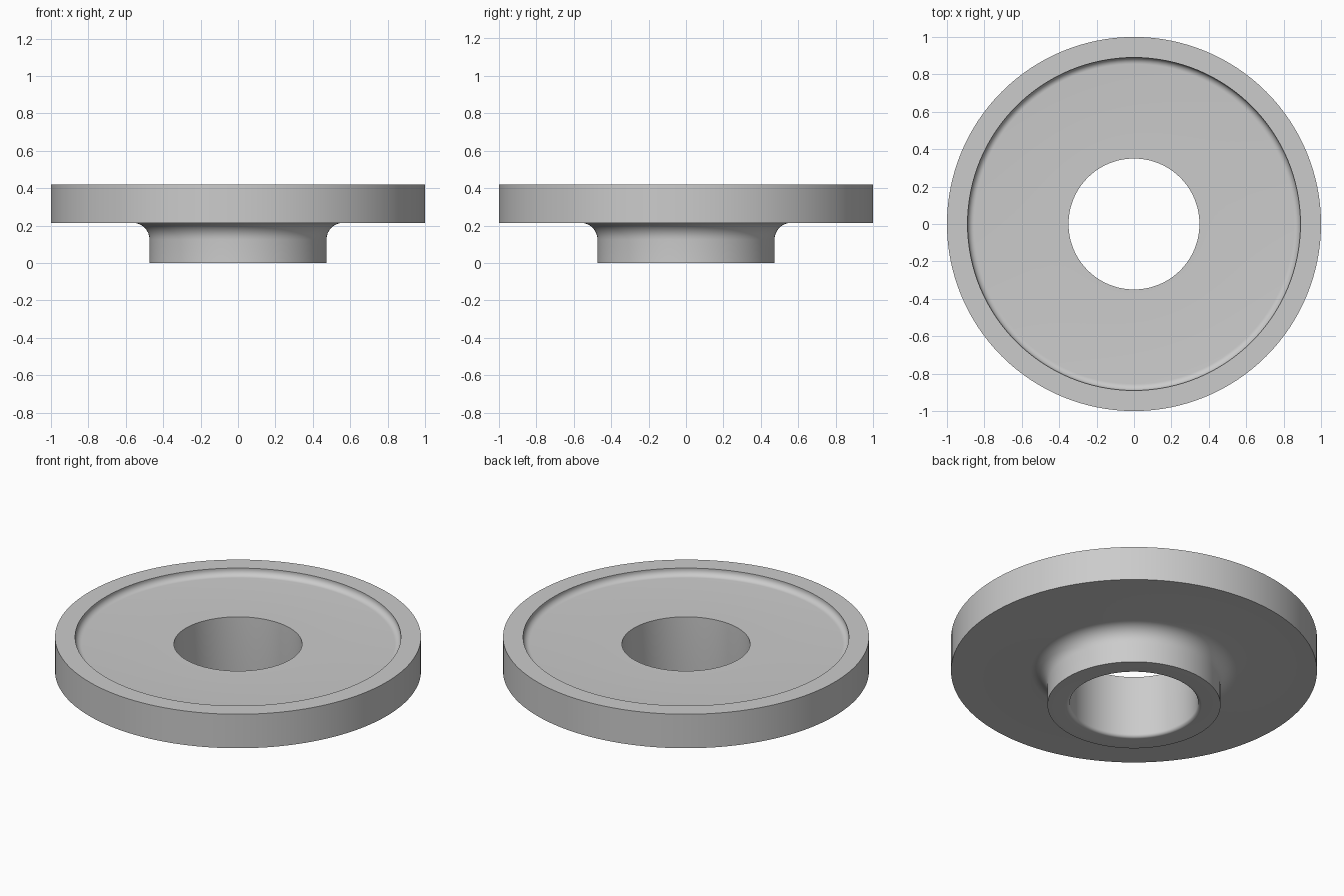
import bpy
import bmesh
from math import sin, cos, pi, radians

SEGMENTS = 128

old = bpy.data.objects.get("Cube")
if old:
    bpy.data.objects.remove(old)


def fillet(r, z, radius, start, end, steps=8):
    """Arc of (radius, height) points around the centre (r, z)."""
    angles = [radians(start + (end - start) * i / steps) for i in range(steps + 1)]
    return [(r + radius * cos(a), z + radius * sin(a)) for a in angles]


# Main dimensions
rim, recess, hub, bore = 1.0, 0.89, 0.473, 0.35
top, floor, underside = 0.42, 0.378, 0.215
hub_fillet, recess_fillet, bore_round = 0.09, 0.035, 0.02

# Closed cross-section, from the bore up and around to the hub foot
profile = [(bore, floor)]
profile += fillet(recess - recess_fillet, floor + recess_fillet, recess_fillet, -90, 0)
profile += [(recess, top), (rim, top), (rim, underside)]
profile += fillet(hub + hub_fillet, underside - hub_fillet, hub_fillet, 90, 180)
profile += [(hub, 0)]
profile += fillet(bore + bore_round, bore_round, bore_round, 270, 180)

# Revolve the cross-section
bm = bmesh.new()
rings = []
for i in range(SEGMENTS):
    a = 2 * pi * i / SEGMENTS
    rings.append([bm.verts.new((r * cos(a), r * sin(a), z)) for r, z in profile])
for i, ring in enumerate(rings):
    following = rings[(i + 1) % SEGMENTS]
    for j in range(len(profile)):
        k = (j + 1) % len(profile)
        bm.faces.new((ring[j], following[j], following[k], ring[k]))
bmesh.ops.recalc_face_normals(bm, faces=bm.faces)
mesh = bpy.data.meshes.new("flanged_bushing")
bm.to_mesh(mesh)
bm.free()
bushing = bpy.data.objects.new("flanged_bushing", mesh)
bpy.context.collection.objects.link(bushing)

# Plain grey material
grey = bpy.data.materials.new("plain_grey")
grey.use_nodes = True
colour = (0.6, 0.6, 0.6, 1)
grey.diffuse_color = colour
grey.node_tree.nodes["Principled BSDF"].inputs["Base Color"].default_value = colour
mesh.materials.append(grey)

# Smooth curves with crisp machined edges
bpy.ops.object.select_all(action="DESELECT")
bushing.select_set(True)
bpy.context.view_layer.objects.active = bushing
bpy.ops.object.shade_smooth_by_angle(angle=radians(30))
